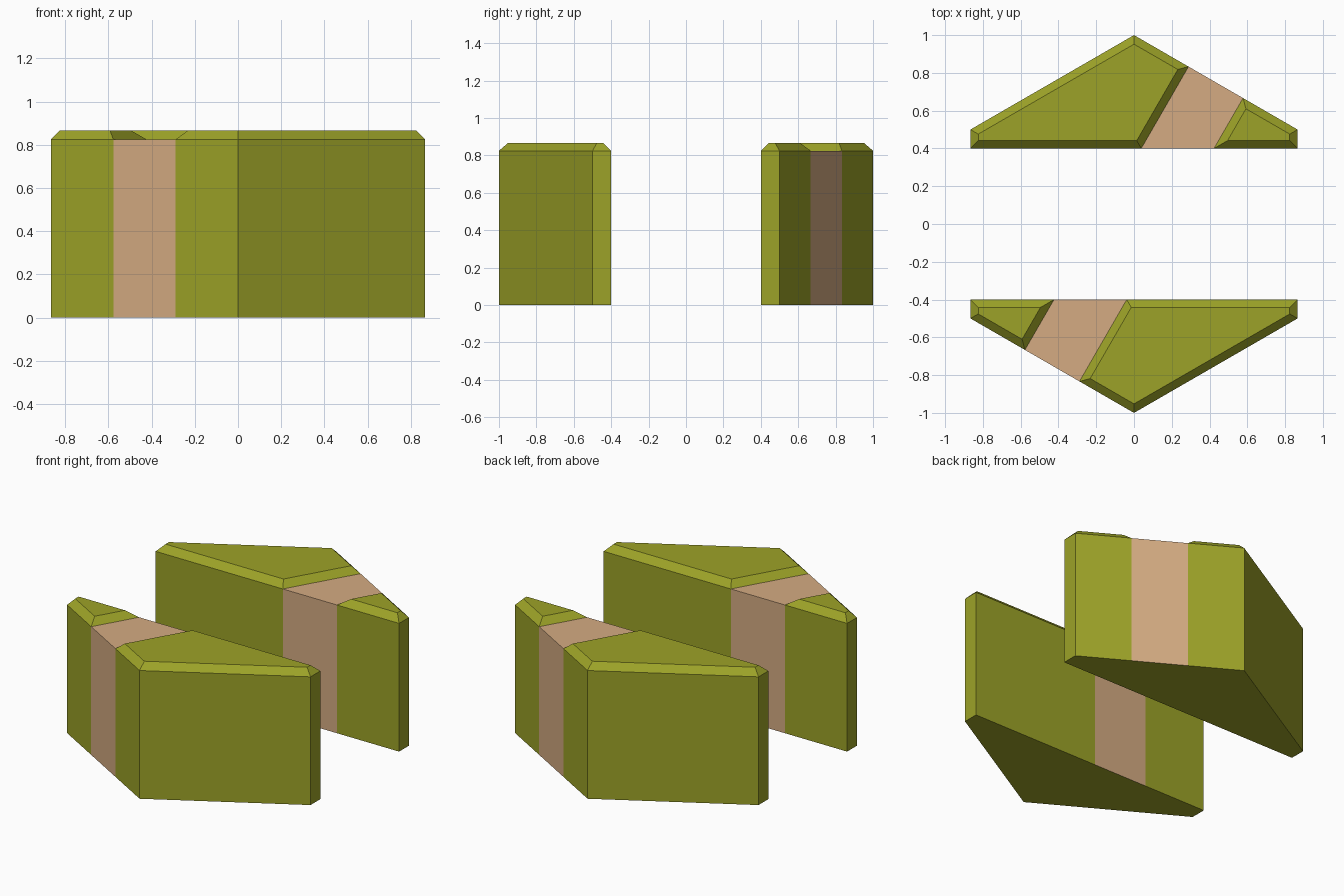
import bpy, math
from mathutils import Vector

if "Cube" in bpy.data.objects:
    bpy.data.objects.remove(bpy.data.objects["Cube"])

W = math.sqrt(3) / 2      # half width of the hexagon, also the total height
GAP = 0.4                 # half width of the open channel
EDGE = 0.0415             # chamfer size and path depth
LOW = W - EDGE


def material(name, rgb):
    m = bpy.data.materials.new(name)
    m.diffuse_color = (*rgb, 1)
    m.use_nodes = True
    m.node_tree.nodes["Principled BSDF"].inputs["Base Color"].default_value = m.diffuse_color
    return m


GRASS = material("olive_green", (0.335, 0.365, 0.021))
SAND = material("sand", (0.665, 0.41, 0.225))


def inset(pts, d):
    """Offset a counter-clockwise convex outline inwards by d."""
    out = []
    for i, p in enumerate(pts):
        a = (p - pts[i - 1]).normalized()
        b = (pts[(i + 1) % len(pts)] - p).normalized()
        n1, n2 = Vector((-a.y, a.x)), Vector((-b.y, b.x))
        out.append(p + (n1 + n2) * d / (1 + n1.dot(n2)))
    return out


def block(name, outline, joints, mats, chamfer, turn):
    """Extrude an outline; walls listed in joints are inner seams and stay open."""
    pts = [Vector(p) for p in outline]
    n = len(pts)
    rings = [(pts, 0), (pts, LOW)]
    if chamfer:
        rings.append((inset(pts, EDGE), W))
    verts = [(p.x, p.y, z) for ring, z in rings for p in ring]
    faces = [list(range(n))[::-1], [(len(rings) - 1) * n + i for i in range(n)]]
    for r in range(len(rings) - 1):
        for i in range(n):
            if r == 0 and i in joints:
                continue
            j = (i + 1) % n
            faces.append([r * n + i, r * n + j, (r + 1) * n + j, (r + 1) * n + i])
    me = bpy.data.meshes.new(name)
    me.from_pydata(verts, [], faces)
    for m in mats:
        me.materials.append(m)
    # the underside takes the last material of the part
    for f in me.polygons:
        f.material_index = len(mats) - 1 if f.normal.z < -0.5 else 0
    ob = bpy.data.objects.new(name, me)
    ob.rotation_euler.z = turn
    bpy.context.collection.objects.link(ob)


# Points where the path borders meet the slanted side and the channel wall
t3 = math.sqrt(3)
a_out, b_out = (-W * 2 / 3, -2 / 3), (-W / 3, -5 / 6)
a_in = (a_out[0] + (2 / 3 - GAP) / t3, -GAP)
b_in = (b_out[0] + (5 / 6 - GAP) / t3, -GAP)

# The back half is the front half turned by 180 degrees
for side, turn in (("front", 0), ("back", math.pi)):
    block(side + "_large_grass",
          [b_out, (0, -1), (W, -0.5), (W, -GAP), b_in], {4}, [GRASS], True, turn)
    block(side + "_small_grass",
          [(-W, -GAP), (-W, -0.5), a_out, a_in], {2}, [GRASS], True, turn)
    block(side + "_path",
          [a_out, b_out, b_in, a_in], {1, 3}, [SAND, GRASS], False, turn)
